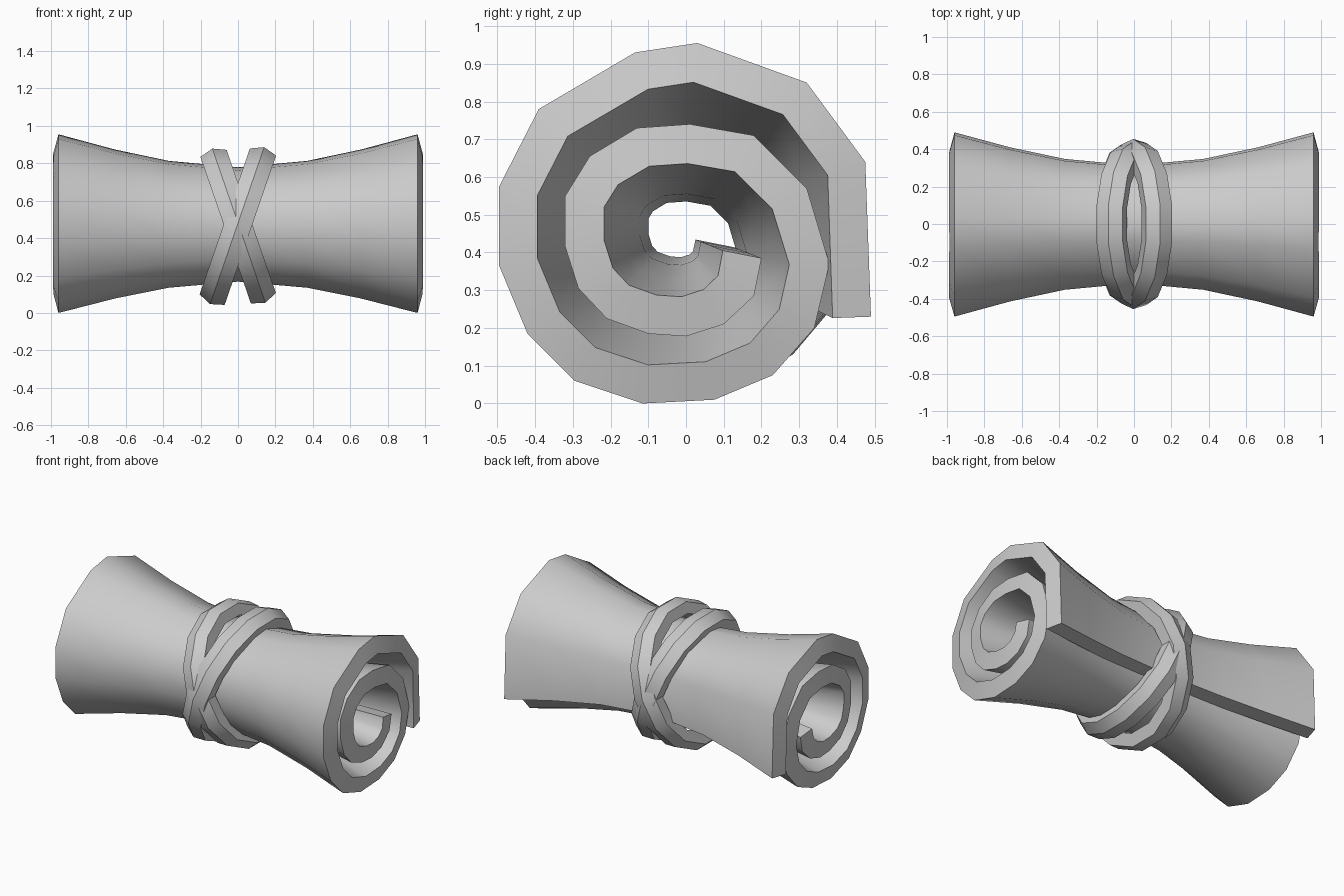
import bpy, bmesh, math
from mathutils import Matrix, Vector

if "Cube" in bpy.data.objects:
    bpy.data.objects.remove(bpy.data.objects["Cube"])


def make_object(name, bm, angle):
    mesh = bpy.data.meshes.new(name)
    bm.to_mesh(mesh)
    bm.free()
    ob = bpy.data.objects.new(name, mesh)
    bpy.context.collection.objects.link(ob)
    bpy.ops.object.select_all(action='DESELECT')
    ob.select_set(True)
    bpy.context.view_layer.objects.active = ob
    bpy.ops.object.shade_smooth_by_angle(angle=math.radians(angle))
    return ob


# rolled sheet: outer face of the spiral (y, z), from loose flap to core
spiral = [(.49, .23), (.475, .64), (.32, .85), (.03, .955), (-.135, .93), (-.39, .78),
          (-.495, .575), (-.495, .365), (-.42, .185), (-.295, .06), (-.115, 0), (.075, .01),
          (.23, .075), (.34, .2), (.38, .37), (.32, .57), (.18, .71), (.01, .74),
          (-.13, .73), (-.255, .655), (-.32, .55), (-.32, .415), (-.285, .305),
          (-.21, .225), (-.1, .185), (0, .178), (.1, .21), (.18, .285), (.2, .385)]
# stations along the roll: x and squeeze towards the waist
half = [(.37, .71), (.66, .835), (.96, 1)]
stations = [(-x, s) for x, s in reversed(half)] + [(0, .64)] + half
CZ = .465

bm = bmesh.new()
rows = [[bm.verts.new((x, y * s, CZ + (z - CZ) * s)) for x, s in stations] for y, z in spiral]
for a, b in zip(rows, rows[1:]):
    for j in range(len(stations) - 1):
        bm.faces.new((a[j], b[j], b[j + 1], a[j + 1]))
sheet = make_object("rolled_sheet", bm, 180)
solid = sheet.modifiers.new("thickness", 'SOLIDIFY')
solid.thickness = .105
solid.offset = -1
solid.use_even_offset = True
bpy.ops.object.modifier_apply(modifier=solid.name)
bpy.ops.object.shade_smooth_by_angle(angle=math.radians(42))

# two crossed tie bands; section is (axial, radius)
section = [(-.075, .345), (-.075, .415), (-.005, .447), (.07, .425), (.07, .345)]


def tie_band(name, tilt, grow, sides=14):
    bm = bmesh.new()
    rot = Matrix.Rotation(math.radians(tilt), 4, 'Y')
    rings = []
    for i in range(sides):
        t = 2 * math.pi * i / sides
        rings.append([bm.verts.new(rot @ Vector((a * math.copysign(1, tilt),
                      (r + grow) * math.cos(t), (r + grow) * math.sin(t)))
                      + Vector((0, 0, CZ))) for a, r in section])
    n = len(section)
    for i in range(sides):
        p, q = rings[i], rings[(i + 1) % sides]
        for j in range(n):
            bm.faces.new((p[j], p[(j + 1) % n], q[(j + 1) % n], q[j]))
    bmesh.ops.recalc_face_normals(bm, faces=bm.faces)
    return make_object(name, bm, 35)


tie_band("front_tie_band", 19, .008)
tie_band("back_tie_band", -19, 0)
